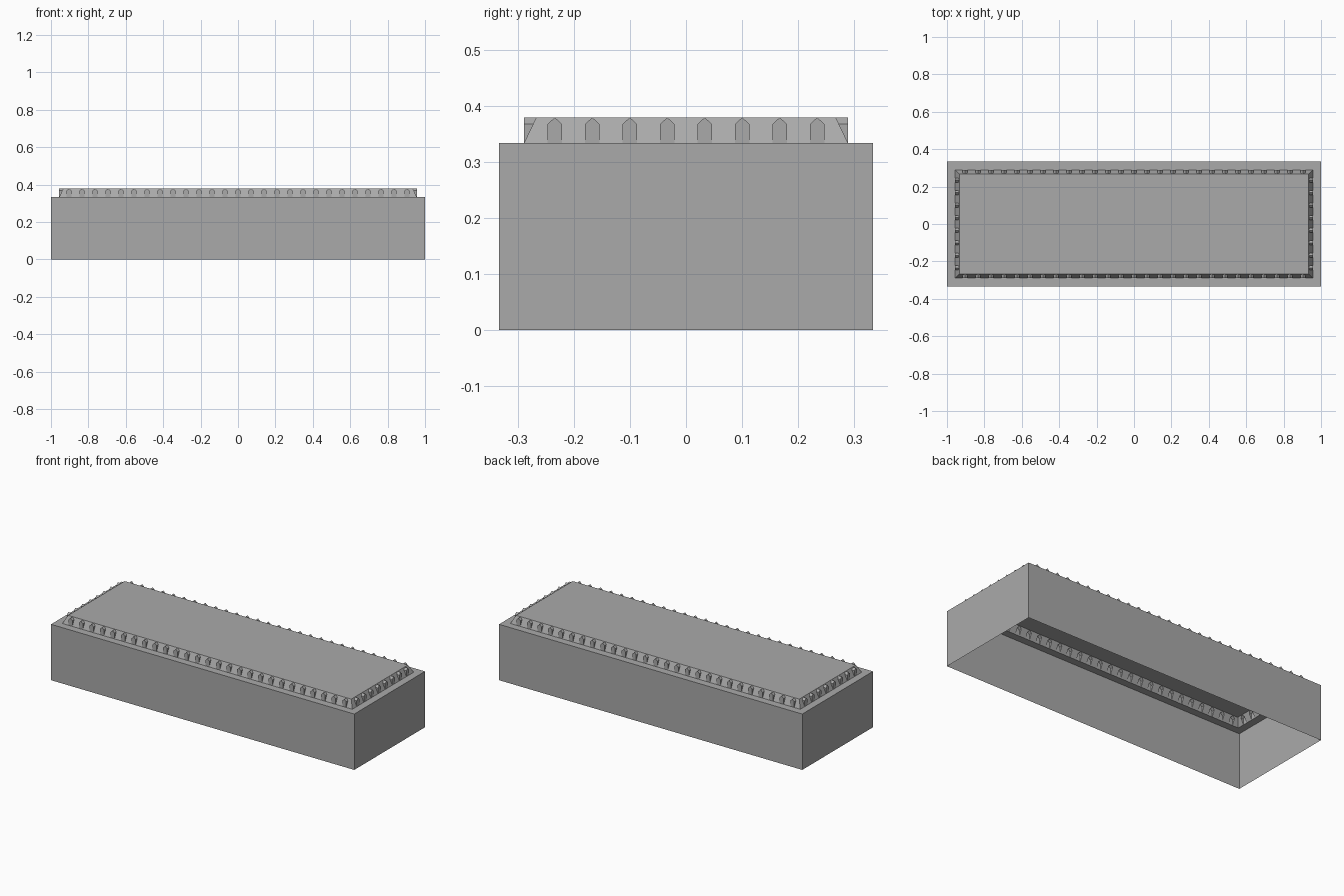
import bpy
import bmesh
from math import pi
from mathutils import Matrix, Vector

if "Cube" in bpy.data.objects:
    bpy.data.objects.remove(bpy.data.objects["Cube"], do_unlink=True)

# Main sizes
HX, HY = 1.0, 0.333            # half size of the walls
EX, EY = 0.956, 0.289          # half size of the roof at the eaves
SLOPE = 0.022                  # how far the roof leans in
WALL_Z, ROOF_Z = 0.333, 0.379
SHOULDER_Z = 0.367             # dormer eaves
DORMER_HALF = 0.013

stone = bpy.data.materials.new("grey stone")
stone.use_nodes = True
grey = (0.4, 0.4, 0.4, 1)
stone.diffuse_color = grey
stone.node_tree.nodes["Principled BSDF"].inputs["Base Color"].default_value = grey


def add_part(name, faces):
    """Make one flat-shaded object from a list of polygons."""
    bm = bmesh.new()
    for points in faces:
        bm.faces.new([bm.verts.new(p) for p in points])
    bmesh.ops.remove_doubles(bm, verts=bm.verts, dist=0.0002)
    mesh = bpy.data.meshes.new(name)
    bm.to_mesh(mesh)
    bm.free()
    mesh.materials.append(stone)
    obj = bpy.data.objects.new(name, mesh)
    bpy.context.collection.objects.link(obj)
    return obj


def rectangle(hx, hy, z):
    return [Vector(p) for p in ((-hx, -hy, z), (hx, -hy, z), (hx, hy, z), (-hx, hy, z))]


def band(low, high):
    """Quads joining two rectangular loops."""
    return [(low[i - 1], low[i], high[i], high[i - 1]) for i in range(4)]


def lean(z):
    return SLOPE * (z - WALL_Z) / (ROOF_Z - WALL_Z)


def roof_side(turn, half, dist, count, first):
    """Sloping side with gabled openings, and the dormers that fill them."""
    rot = Matrix.Rotation(turn * pi / 2, 3, 'Z')
    step = 2 * first / (count - 1)

    def on_slope(u, z):
        return rot @ Vector((u, lean(z) - dist, z))

    def on_front(u, z):
        return rot @ Vector((u, -dist, z))

    slopes, dormers = [], []
    for i in range(count):
        c = -first + i * step
        for s in (-1, 1):
            at_end = i == (0 if s < 0 else count - 1)
            low = s * half if at_end else c + s * step / 2
            high = s * (half - SLOPE) if at_end else low
            d = c + s * DORMER_HALF
            # Roof panel beside the dormer
            panel = [on_slope(low, WALL_Z), on_slope(d, WALL_Z), on_slope(d, SHOULDER_Z),
                     on_slope(c, ROOF_Z), on_slope(high, ROOF_Z)]
            # Dormer cheek and half of its gable roof
            cheek = [on_slope(d, SHOULDER_Z), on_front(d, WALL_Z), on_front(d, SHOULDER_Z)]
            gable = [on_slope(d, SHOULDER_Z), on_front(d, SHOULDER_Z),
                     on_front(c, ROOF_Z), on_slope(c, ROOF_Z)]
            for target, face in ((slopes, panel), (dormers, cheek), (dormers, gable)):
                target.append(face if s < 0 else face[::-1])
        # Upright dormer front
        a, b = c - DORMER_HALF, c + DORMER_HALF
        dormers.append([on_front(a, WALL_Z), on_front(b, WALL_Z), on_front(b, SHOULDER_Z),
                        on_front(c, ROOF_Z), on_front(a, SHOULDER_Z)])
    return slopes, dormers


# Walls, open underneath, and the flat ledge around the roof
wall_top = rectangle(HX, HY, WALL_Z)
add_part("outer_walls", band(rectangle(HX, HY, 0), wall_top))
add_part("roof_ledge", band(wall_top, rectangle(EX, EY, WALL_Z)))

# Four sloping roof sides with their rows of dormers
names = ("front", "left", "back", "right")
for turn, name in enumerate(names):
    if turn % 2 == 0:
        slopes, dormers = roof_side(turn, EX, EY, 27, 0.903)
    else:
        slopes, dormers = roof_side(turn, EY, EX, 8, 0.234)
    add_part(name + "_roof_slope", slopes)
    add_part(name + "_dormers", dormers)

# Flat top of the roof
add_part("flat_roof", [rectangle(EX - SLOPE, EY - SLOPE, ROOF_Z)])
